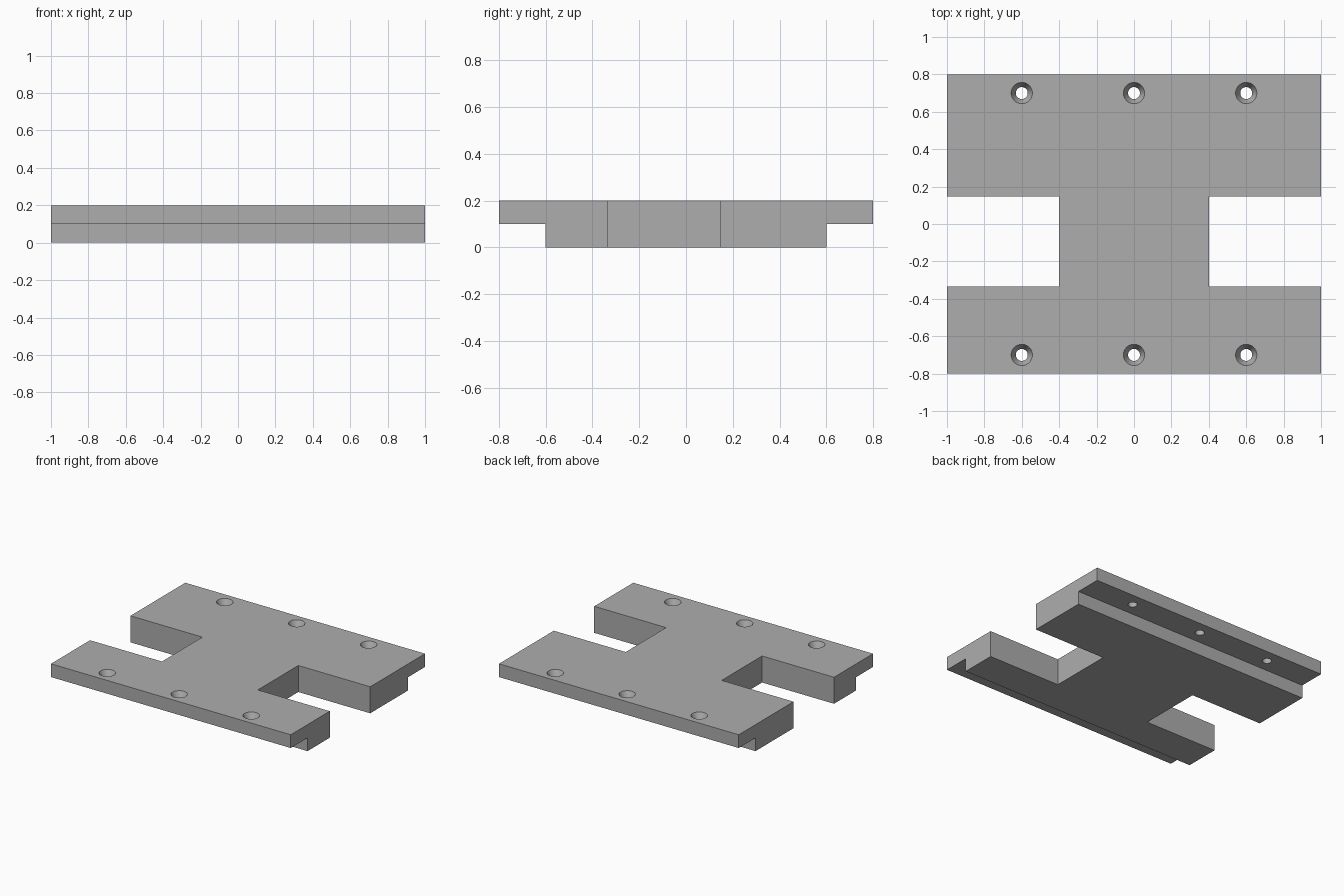
import bpy, bmesh, math
from mathutils import Matrix

cube = bpy.data.objects.get("Cube")
if cube:
    bpy.data.objects.remove(cube, do_unlink=True)

grey = bpy.data.materials.new("plain grey")
grey.use_nodes = True
colour = (0.42, 0.42, 0.42, 1)
grey.diffuse_color = colour
grey.node_tree.nodes["Principled BSDF"].inputs["Base Color"].default_value = colour


def make_object(name, bm):
    bmesh.ops.recalc_face_normals(bm, faces=bm.faces)
    mesh = bpy.data.meshes.new(name)
    bm.to_mesh(mesh)
    bm.free()
    mesh.materials.append(grey)
    obj = bpy.data.objects.new(name, mesh)
    bpy.context.collection.objects.link(obj)
    return obj


def cut(target, cutter):
    mod = target.modifiers.new(cutter.name, 'BOOLEAN')
    mod.operation = 'DIFFERENCE'
    mod.solver = 'EXACT'
    mod.object = cutter
    cutter.hide_render = True
    cutter.hide_set(True)
    bpy.context.view_layer.objects.active = target
    bpy.ops.object.modifier_apply(modifier=mod.name)
    bpy.data.objects.remove(cutter, do_unlink=True)


# Stepped plate: side profile extruded along x
profile = [(-0.6, 0), (0.6, 0), (0.6, 0.1), (0.8, 0.1),
           (0.8, 0.2), (-0.8, 0.2), (-0.8, 0.1), (-0.6, 0.1)]
bm = bmesh.new()
face = bm.faces.new([bm.verts.new((-1, y, z)) for y, z in profile])
ext = bmesh.ops.extrude_face_region(bm, geom=[face])
bmesh.ops.translate(bm, vec=(2, 0, 0),
                    verts=[v for v in ext["geom"] if isinstance(v, bmesh.types.BMVert)])
plate = make_object("mounting_plate", bm)

# Rectangular notches in the left and right sides
y_low, y_high = -0.335, 0.147
for side, name in ((1, "left_notch"), (-1, "right_notch")):
    bm = bmesh.new()
    bmesh.ops.create_cube(bm, size=1, matrix=Matrix.Translation(
        (side * 0.8, (y_low + y_high) / 2, 0.1))
        @ Matrix.Diagonal((0.8, y_high - y_low, 0.6, 1)))
    cut(plate, make_object(name, bm))

# Countersunk screw holes, each a profile spun around its axis
hole = [(0, 0), (0.032, 0), (0.032, 0.15), (0.057, 0.2), (0.057, 0.3), (0, 0.3)]
for y in (-0.7, 0.7):
    for x in (-0.6, 0, 0.6):
        bm = bmesh.new()
        verts = [bm.verts.new((r, 0, z)) for r, z in hole]
        edges = [bm.edges.new(pair) for pair in zip(verts, verts[1:])]
        bmesh.ops.spin(bm, geom=verts + edges, cent=(0, 0, 0), axis=(0, 0, 1),
                       angle=math.tau, steps=32)
        bmesh.ops.remove_doubles(bm, verts=bm.verts, dist=0.0001)
        bmesh.ops.translate(bm, verts=bm.verts, vec=(x, y, 0))
        cut(plate, make_object("screw_hole", bm))

# Smooth hole walls, crisp plate edges
bpy.ops.object.select_all(action='DESELECT')
plate.select_set(True)
bpy.context.view_layer.objects.active = plate
bpy.ops.object.shade_smooth_by_angle(angle=math.radians(20))
